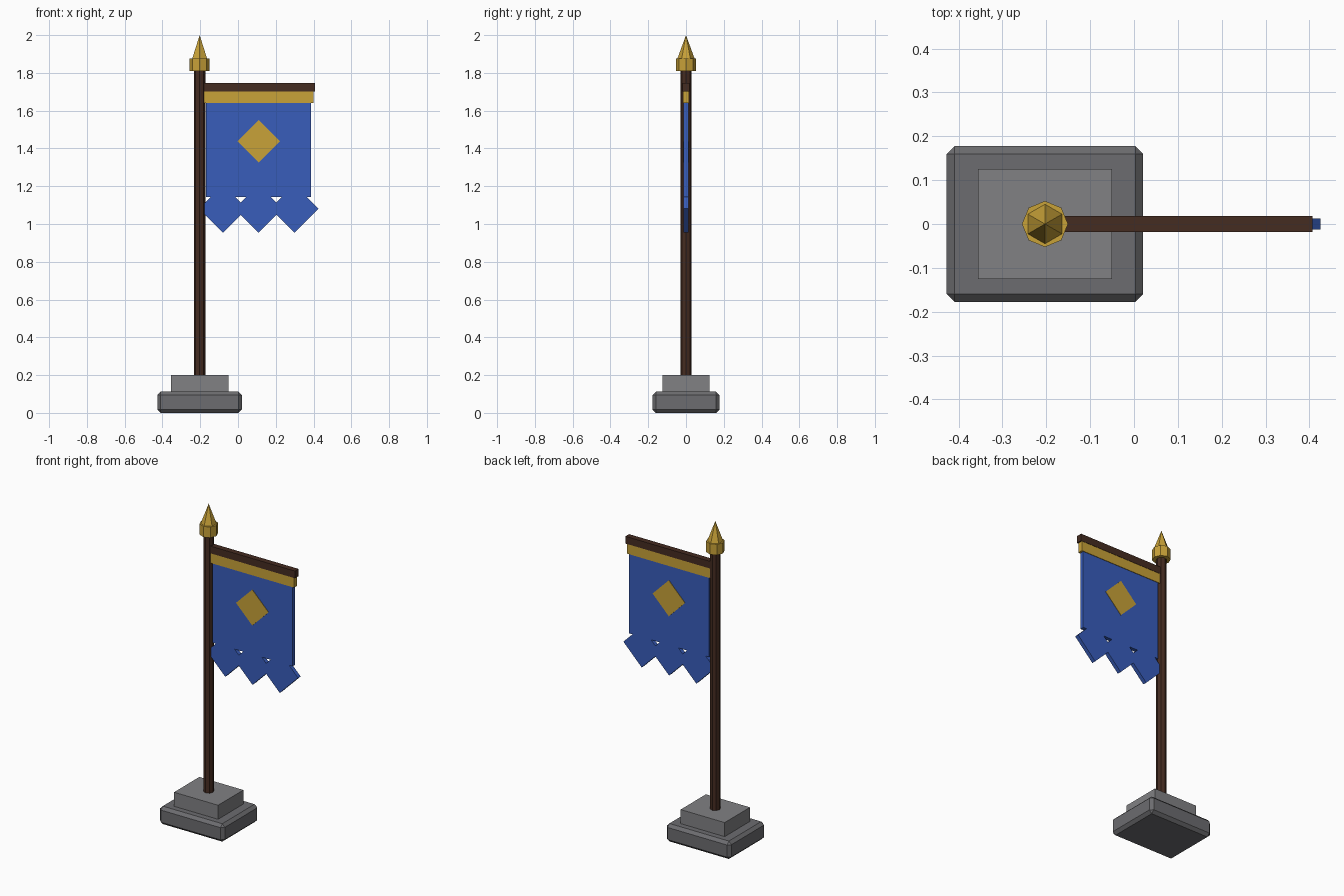
import bpy, math

if "Cube" in bpy.data.objects:
    bpy.data.objects.remove(bpy.data.objects["Cube"])

def material(name, rgb):
    m = bpy.data.materials.new(name)
    m.diffuse_color = (*rgb, 1)
    m.use_nodes = True
    m.node_tree.nodes["Principled BSDF"].inputs["Base Color"].default_value = m.diffuse_color
    return m

WOOD = material("dark_wood", (0.06, 0.025, 0.015))
GOLD = material("gold", (0.58, 0.36, 0.04))
BLUE = material("blue_cloth", (0.04, 0.11, 0.50))
STONE = material("stone", (0.15, 0.15, 0.16))
LIGHT = material("light_stone", (0.22, 0.22, 0.23))

PX = -0.203   # pole axis
FX = 0.109    # banner centre

def finish(name, mat):
    o = bpy.context.object
    o.name = name
    o.data.materials.append(mat)
    return o

def box(name, loc, size, mat, tilt=0):
    bpy.ops.mesh.primitive_cube_add(size=1, location=loc, rotation=(0, tilt, 0))
    o = finish(name, mat)
    o.scale = size
    bpy.ops.object.transform_apply(location=False, rotation=False, scale=True)
    return o

def rod(name, r1, r2, z0, z1, sides, mat):
    bpy.ops.mesh.primitive_cone_add(vertices=sides, radius1=r1, radius2=r2,
                                    depth=z1 - z0, location=(PX, 0, (z0 + z1) / 2))
    return finish(name, mat)

# Stepped stone base
base = box("base_slab", (PX, 0, 0.056), (0.448, 0.356, 0.112), STONE)
bev = base.modifiers.new("chamfer", 'BEVEL')
bev.width = 0.018
bev.segments = 1
box("base_step", (PX, 0, 0.15), (0.305, 0.25, 0.10), LIGHT)

# Pole and spear finial
rod("pole", 0.03, 0.03, 0.19, 1.815, 8, WOOD)
rod("finial_collar", 0.0525, 0.0525, 1.81, 1.877, 8, GOLD)
rod("finial_spike", 0.045, 0, 1.877, 2.0, 6, GOLD)

# Crossbar and banner
box("crossbar", (0.102, 0, 1.725), (0.61, 0.036, 0.045), WOOD)
box("banner_trim", (FX, 0, 1.672), (0.58, 0.032, 0.062), GOLD)
box("banner_cloth", (FX, 0, 1.422), (0.556, 0.025, 0.556), BLUE)
box("banner_emblem", (FX, 0, 1.438), (0.159, 0.03, 0.159), GOLD, math.pi / 4)

# Pointed lower edge made of tilted squares
for i in (-1, 0, 1):
    box(f"banner_point_{i + 2}", (FX + i * 0.189, 0, 1.081),
        (0.18, 0.025, 0.18), BLUE, math.pi / 4)
